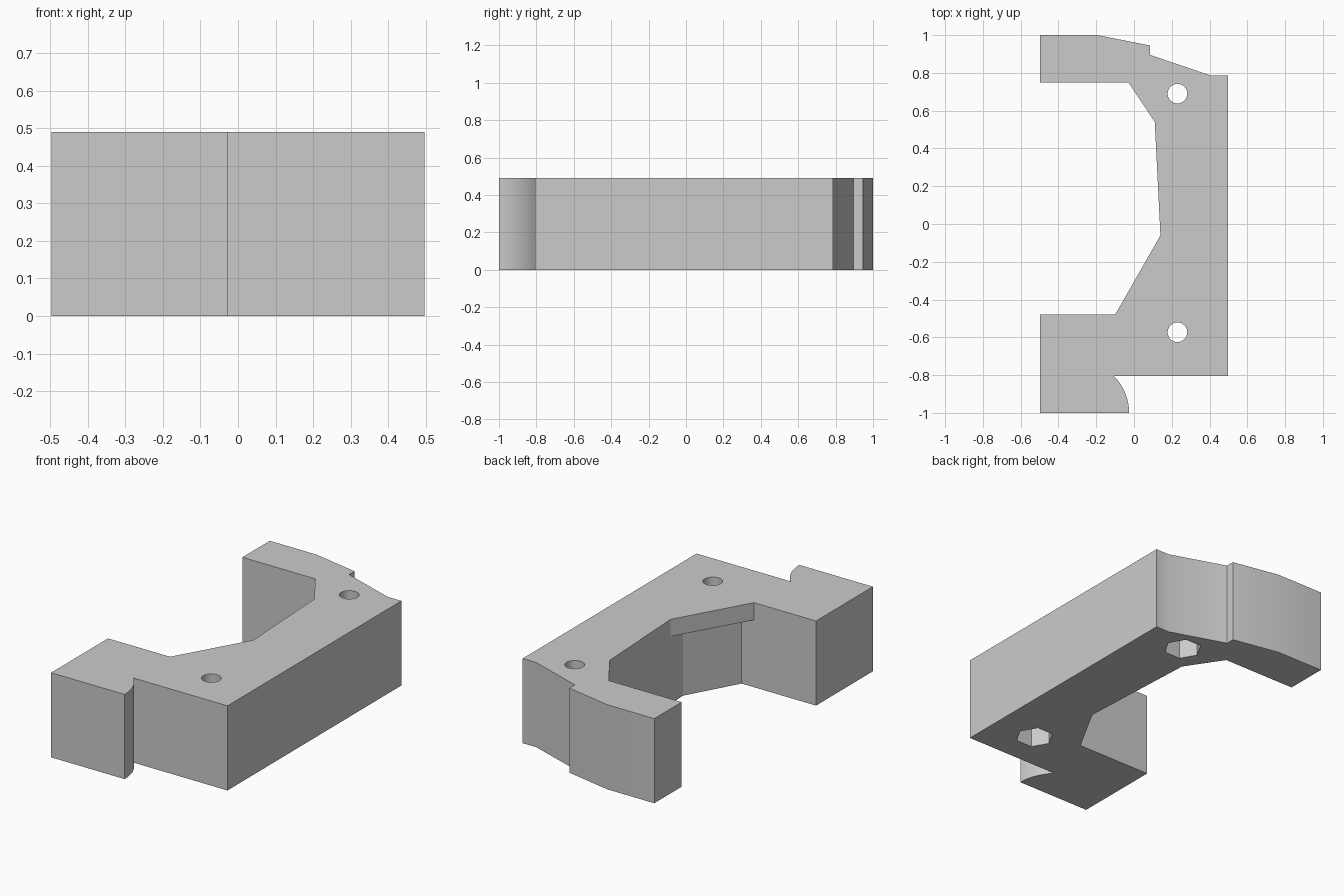
import bpy
import bmesh
from math import cos, sin, pi, asin, radians

HEIGHT = 0.49
LIP_BOTTOM = 0.39
NUT_DEPTH = 0.25

cube = bpy.data.objects.get("Cube")
if cube:
    bpy.data.objects.remove(cube, do_unlink=True)

grey = bpy.data.materials.new("light grey")
grey.use_nodes = True
grey.diffuse_color = (0.6, 0.6, 0.6, 1)
grey.node_tree.nodes["Principled BSDF"].inputs["Base Color"].default_value = (0.6, 0.6, 0.6, 1)


def prism(name, outline, z0, z1):
    """Extrude a flat outline between two heights."""
    bm = bmesh.new()
    face = bm.faces.new([bm.verts.new((x, y, z0)) for x, y in outline])
    top = bmesh.ops.extrude_face_region(bm, geom=[face])["geom"]
    bmesh.ops.translate(bm, vec=(0, 0, z1 - z0),
                        verts=[v for v in top if isinstance(v, bmesh.types.BMVert)])
    bmesh.ops.recalc_face_normals(bm, faces=bm.faces)
    mesh = bpy.data.meshes.new(name)
    bm.to_mesh(mesh)
    bm.free()
    mesh.materials.append(grey)
    obj = bpy.data.objects.new(name, mesh)
    bpy.context.collection.objects.link(obj)
    return obj


def arc(cx, cy, r, start, end, steps):
    angles = [start + (end - start) * i / steps for i in range(steps + 1)]
    return [(cx + r * cos(a), cy + r * sin(a)) for a in angles]


def ring(cx, cy, r, sides):
    return arc(cx, cy, r, 0, 2 * pi, sides)[:-1]


# Bracket outline, starting with the rounded tip of the front arm
radius = 0.278
outline = arc(-0.026 - radius, -1, radius, 0, asin(0.194 / radius), 12)
outline += [
    (0.497, -0.806), (0.497, 0.785), (0.41, 0.785), (0.085, 0.895),
    (0.085, 0.945), (-0.195, 1), (-0.497, 1), (-0.497, 0.75),
    (-0.03, 0.75), (0.11, 0.54), (0.14, -0.06), (-0.10, -0.48),
    (-0.497, -0.48), (-0.497, -1),
]
bracket = prism("bracket", outline, 0, HEIGHT)

# Relief under the thin lip on the inner edge
cutters = [prism("lip_relief", [
    (-0.10, -0.48), (-0.02, -0.48), (0.146, -0.18), (0.14, -0.06),
    (0, -0.06), (-0.2, -0.4)], -0.1, LIP_BOTTOM)]

# Bolt holes with hexagonal nut pockets underneath
for y in (0.69, -0.573):
    cutters.append(prism("bolt_hole", ring(0.23, y, 0.052, 32), 0.1, HEIGHT + 0.1))
    cutters.append(prism("nut_pocket", ring(0.23, y, 0.103, 6), -0.1, NUT_DEPTH))

bpy.ops.object.select_all(action='DESELECT')
bpy.context.view_layer.objects.active = bracket
bracket.select_set(True)
for cutter in cutters:
    cutter.hide_render = True
    mod = bracket.modifiers.new("cut", 'BOOLEAN')
    mod.operation = 'DIFFERENCE'
    mod.solver = 'EXACT'
    mod.object = cutter
    bpy.ops.object.modifier_apply(modifier=mod.name)
    bpy.data.objects.remove(cutter, do_unlink=True)

bpy.ops.object.shade_smooth_by_angle(angle=radians(25))
